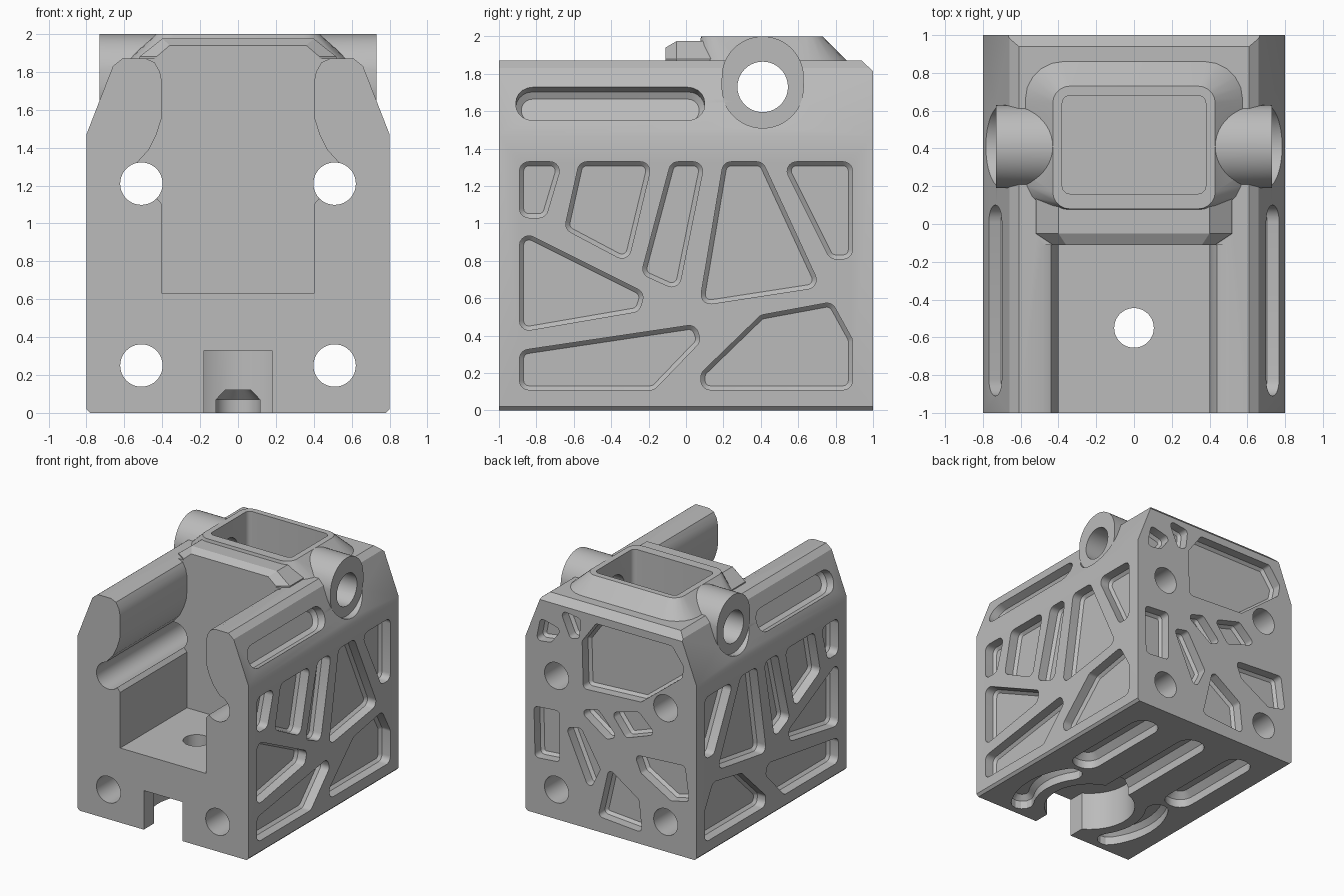
import bpy, bmesh
from math import sin, cos, pi, radians
from mathutils import Vector

if "Cube" in bpy.data.objects:
    bpy.data.objects.remove(bpy.data.objects["Cube"])

grey = bpy.data.materials.new("machined grey")
grey.use_nodes = True
grey.diffuse_color = (0.5, 0.5, 0.5, 1)
grey.node_tree.nodes["Principled BSDF"].inputs["Base Color"].default_value = (0.5, 0.5, 0.5, 1)


def solid(name, *lofts):
    """Each loft is a list of matching loops, skinned and capped."""
    bm = bmesh.new()
    for loops in lofts:
        rings = [[bm.verts.new(p) for p in loop] for loop in loops]
        n = len(rings[0])
        bm.faces.new(rings[0])
        bm.faces.new(rings[-1])
        for a, b in zip(rings, rings[1:]):
            for i in range(n):
                bm.faces.new((a[i], a[(i + 1) % n], b[(i + 1) % n], b[i]))
    bmesh.ops.recalc_face_normals(bm, faces=bm.faces[:])
    mesh = bpy.data.meshes.new(name)
    bm.to_mesh(mesh)
    bm.free()
    mesh.materials.append(grey)
    obj = bpy.data.objects.new(name, mesh)
    bpy.context.collection.objects.link(obj)
    return obj


def combine(target, tool, operation):
    mod = target.modifiers.new(tool.name, 'BOOLEAN')
    mod.operation, mod.solver, mod.object = operation, 'EXACT', tool
    bpy.context.view_layer.objects.active = target
    bpy.ops.object.modifier_apply(modifier=mod.name)
    bpy.data.objects.remove(tool)


def rounded(poly, r, inset=0, steps=5):
    """Convex outline with round corners; inset shrinks it evenly."""
    pts = [Vector(p) for p in poly]
    n = len(pts)
    if sum(pts[i - 1].cross(pts[i]) for i in range(n)) < 0:
        pts.reverse()
    out = []
    for i, p in enumerate(pts):
        e1, e2 = (p - pts[i - 1]).normalized(), (pts[(i + 1) % n] - p).normalized()
        n1, n2 = Vector((e1.y, -e1.x)), Vector((e2.y, -e2.x))
        centre = p - (n1 + n2) * r / (1 + n1.dot(n2))
        for k in range(steps + 1):
            t = k / steps
            out.append(centre + n1.slerp(n2, t) * (r - inset))
    return out


def rect(x0, x1, y0, y1):
    return [(x0, y0), (x1, y0), (x1, y1), (x0, y1)]


def circle(x, y, r, n=40):
    return [(x + r * cos(2 * pi * i / n), y + r * sin(2 * pi * i / n)) for i in range(n)]


def along_x(pts, a, b):
    return [[(x, u, v) for u, v in pts] for x in (a, b)]


def along_y(pts, a, b):
    return [[(u, y, v) for u, v in pts] for y in (a, b)]


def along_z(pts, a, b):
    return [[(u, v, z) for u, v in pts] for z in (a, b)]


def pocket(place, outline, depth, lip):
    """Recess with a chamfered floor; place maps (u, v, depth) to space."""
    return [[place(u, v, d) for u, v in outline(i)]
            for i, d in ((0, -0.05), (0, depth - lip), (lip, depth))]


def mirrored(half):
    return half + [(-x, z) for x, z in reversed(half)]


# Main block with sloping shoulders
body = solid("vise_block", along_y(mirrored(
    [(0.78, 0), (0.8, 0.02), (0.8, 1.47), (0.66, 1.83), (0.61, 1.87)]), -1, 1))
combine(body, solid("back_top_chamfer", along_x(
    [(0.94, 1.87), (1.1, 1.72), (1.1, 2.1), (0.94, 2.1)], -1, 1)), 'DIFFERENCE')

# Open channel with bulging jaws
combine(body, solid("channel", along_y(mirrored(
    [(0.4, 0.63), (0.4, 1.1), (0.43, 1.135), (0.51, 1.21), (0.54, 1.312), (0.47, 1.39),
     (0.43, 1.47), (0.405, 1.55), (0.4, 1.62), (0.4, 1.74), (0.412, 1.8), (0.44, 1.85),
     (0.49, 1.872), (0.49, 2.1)]), -1.1, -0.11)), 'DIFFERENCE')

# Arched lip over the channel end, then the tapered collar
def arch(y, w, top, shoulder):
    return [(x, y, z) for x, z in mirrored([(w, 1.8), (w, 1.88), (shoulder, top)])]

combine(body, solid("arch_lip", [arch(-0.11, 0.43, 1.94, 0.36), arch(-0.05, 0.52, 1.975, 0.4),
                                 arch(0.2, 0.52, 1.975, 0.4)]), 'UNION')
base = rounded(rect(-0.575, 0.575, 0.06, 0.86), 0.2)
rim = rounded(rect(-0.43, 0.43, 0.08, 0.73), 0.09)
combine(body, solid("collar", [[(x, y, 1.8) for x, y in base], [(x, y, 1.87) for x, y in base],
                               [(x, y, 2.0) for x, y in rim]]), 'UNION')

# Cross pin lugs: seat cut into the shoulders, then the boss
boss = [(y, z + (0.05 if z > 1.73 else 0)) for y, z in circle(0.41, 1.73, 0.22, 48)]
combine(body, solid("lug_seats", along_x(boss, 0.73, 1), along_x(boss, -0.73, -1)), 'DIFFERENCE')
for s in (1, -1):
    combine(body, solid("lug", along_x(boss, s * 0.41, s * 0.73)), 'UNION')

# Well inside the collar and the pin hole
combine(body, solid("well", along_z(rounded(rect(-0.38, 0.38, 0.16, 0.68), 0.04), 1.3, 2.2)), 'DIFFERENCE')
combine(body, solid("pin_hole", along_x(circle(0.41, 1.73, 0.135), -1, 1)), 'DIFFERENCE')

# Four long bolt holes
combine(body, solid("bolt_holes", *[along_y(circle(x, z, 0.112), -1.2, 1.2)
                                    for x in (0.51, -0.51) for z in (0.25, 1.21)]), 'DIFFERENCE')

# Lightening pockets on the sides, as (y, z) outlines
side_outlines = [
    [(-.89, 1.33), (-.66, 1.33), (-.75, 1.03), (-.89, 1.03)],
    [(-.57, 1.33), (-.18, 1.33), (-.31, .79), (-.65, .97)],
    [(-.08, 1.33), (.1, 1.33), (-.04, .64), (-.24, .73)],
    [(.2, 1.33), (.41, 1.33), (.72, .66), (.07, .56)],
    [(.51, 1.33), (.89, 1.33), (.89, .81), (.77, .81)],
    [(-.89, .95), (-.82, .93), (-.22, .63), (-.25, .53), (-.89, .42)],
    [(-.89, .32), (.05, .46), (.08, .37), (-.17, .11), (-.89, .11)],
    [(.08, .2), (.4, .51), (.78, .58), (.89, .38), (.89, .11), (.08, .11)]]
# Lightening pockets on the back, as (x, z) outlines
back_outlines = [
    [(.14, 1.75), (-.57, 1.75), (-.68, 1.6), (-.66, 1.5), (-.28, 1.2), (.26, 1.17), (.27, 1.57)],
    [(.7, 1.46), (.66, 1.66), (.46, 1.61), (.56, 1.48)],
    [(.48, 1.78), (.28, 1.75), (.3, 1.58), (.38, 1.56)],
    [(.72, .9), (.48, .92), (.48, .49), (.71, .47)],
    [(.42, .8), (.28, .83), (.1, .53), (.2, .32)],
    [(.3, .98), (.12, 1.03), (-.06, .84), (.04, .8)],
    [(0, 1.04), (-.26, 1.11), (-.42, .96), (-.14, .86)],
    [(-.22, .74), (-.69, .77), (-.73, .48), (-.56, .44), (-.28, .6)],
    [(.02, .56), (-.26, .37), (-.29, .1), (.12, .13)]]

recesses = []
for s in (1, -1):
    def side(u, v, d):
        return (s * (0.8 - d), u, v)

    def shoulder(u, v, d):
        return (s * (0.735 - 0.362 * v - 0.932 * d), u, 1.64 + 0.932 * v - 0.362 * d)

    for poly in side_outlines:
        recesses.append(pocket(side, lambda i: rounded(poly, 0.05, i), 0.1, 0.022))
    slot = rect(-0.91, 0.1, -0.095, 0.095)
    recesses.append(pocket(shoulder, lambda i: rounded(slot, 0.09, i), 0.1, 0.03))
for poly in back_outlines:
    recesses.append(pocket(lambda u, v, d: (u, 1 - d, v),
                           lambda i: rounded(poly, 0.035, i), 0.1, 0.022))


# Straight and curved grooves underneath
def under(u, v, d):
    return (u, v, d)


def curved_groove(s, w):
    R, a, n = 0.54, radians(34), 10
    sweep = [-a + 2 * a * i / n for i in range(n + 1)]
    pts = [((R + w) * cos(t), (R + w) * sin(t)) for t in sweep]
    for end, path in ((a, reversed(sweep)), (-a, [])):
        cx, cy = R * cos(end), R * sin(end)
        start = end if end > 0 else end + pi
        pts += [(cx + w * cos(start + pi * k / 6), cy + w * sin(start + pi * k / 6)) for k in range(1, 6)]
        pts += [((R - w) * cos(t), (R - w) * sin(t)) for t in path]
    return [(s * x, y - 0.55) for x, y in pts]


for x, y0 in ((0.48, -0.12), (-0.48, -0.12), (0, -0.3)):
    lane = rect(x - 0.12, x + 0.12, y0, 0.8)
    recesses.append(pocket(under, lambda i: rounded(lane, 0.115, i), 0.12, 0.05))
for s in (1, -1):
    recesses.append(pocket(under, lambda i: curved_groove(s, 0.09 - i), 0.11, 0.04))
combine(body, solid("recesses", *recesses), 'DIFFERENCE')

# Round cavity below the floor, its front slot and the bolt hole above
combine(body, solid("round_cavity", along_z(circle(0, -0.55, 0.36, 48), -0.1, 0.33)), 'DIFFERENCE')
combine(body, solid("front_slot", along_z(rect(-0.18, 0.18, -1.1, -0.5), -0.1, 0.33)), 'DIFFERENCE')
combine(body, solid("floor_hole", along_z(circle(0, -0.55, 0.105), 0.2, 0.8)), 'DIFFERENCE')

# Smooth curved walls while keeping machined edges crisp
bpy.ops.object.select_all(action='DESELECT')
body.select_set(True)
bpy.context.view_layer.objects.active = body
bpy.ops.object.shade_smooth_by_angle(angle=radians(28))
